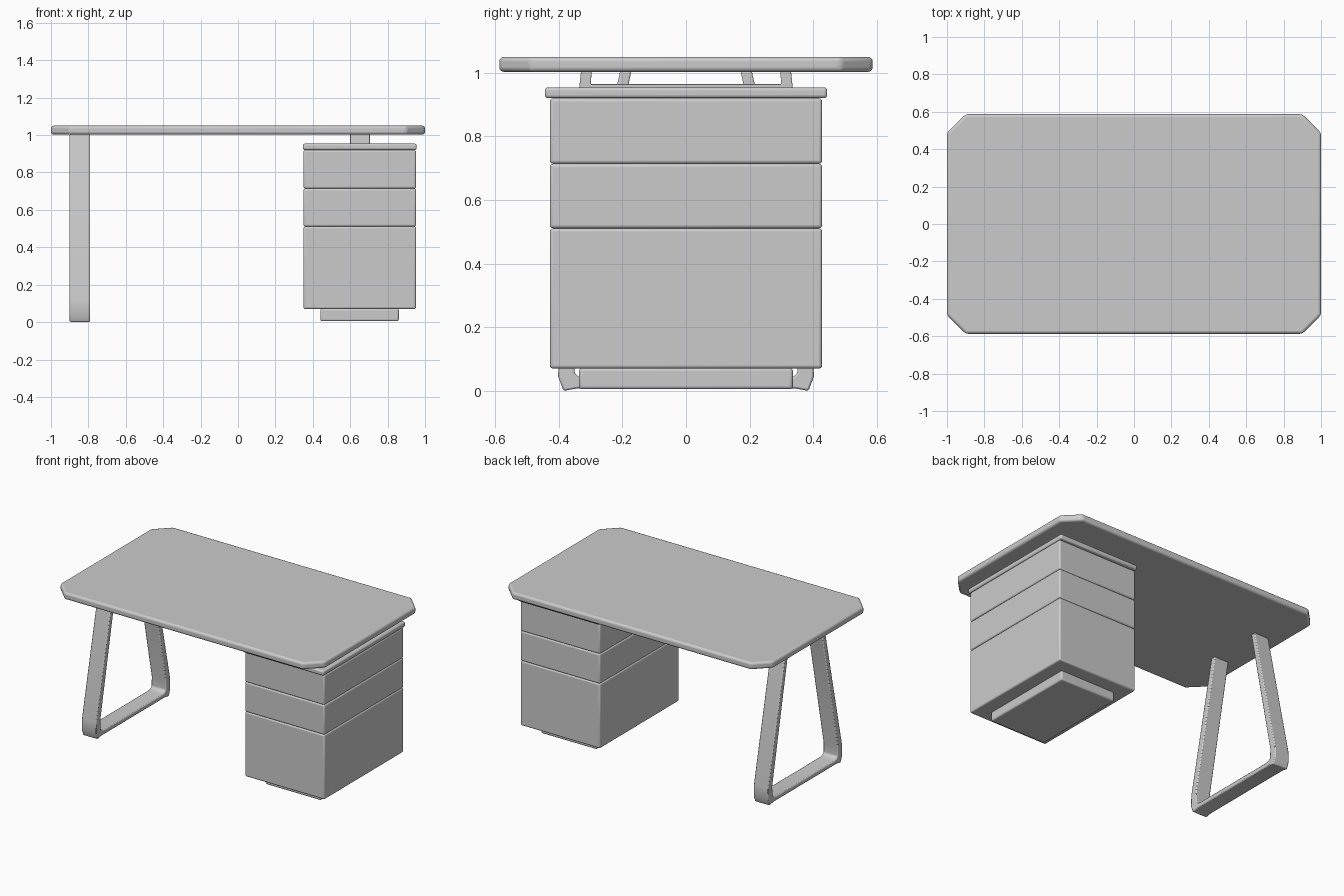
import bpy, bmesh
from mathutils import Vector

if "Cube" in bpy.data.objects:
    bpy.data.objects.remove(bpy.data.objects["Cube"])


def prism(name, points, origin, depth, bevel, segments=3):
    """Extrude a closed outline (list of 3D points) along a depth vector and round its edges."""
    bm = bmesh.new()
    face = bm.faces.new([bm.verts.new(Vector(p) + Vector(origin)) for p in points])
    ext = bmesh.ops.extrude_face_region(bm, geom=[face])
    moved = [v for v in ext["geom"] if isinstance(v, bmesh.types.BMVert)]
    bmesh.ops.translate(bm, verts=moved, vec=depth)
    bmesh.ops.recalc_face_normals(bm, faces=bm.faces)
    mesh = bpy.data.meshes.new(name)
    bm.to_mesh(mesh)
    bm.free()
    obj = bpy.data.objects.new(name, mesh)
    bpy.context.collection.objects.link(obj)
    mod = obj.modifiers.new("rounded_edges", "BEVEL")
    mod.width, mod.segments, mod.limit_method = bevel, segments, "ANGLE"
    mod.angle_limit = 0.5
    bpy.ops.object.select_all(action="DESELECT")
    obj.select_set(True)
    bpy.context.view_layer.objects.active = obj
    bpy.ops.object.shade_smooth_by_angle(angle=0.6)
    return obj


def box(name, x0, x1, half_y, z0, z1, bevel):
    outline = [(x0, -half_y, 0), (x1, -half_y, 0), (x1, half_y, 0), (x0, half_y, 0)]
    return prism(name, outline, (0, 0, z0), (0, 0, z1 - z0), bevel)


def frame(name, outer, inner, x0, x1, bevel):
    """U-shaped frame in the YZ plane; outer and inner half outlines are mirrored in y."""
    half = list(outer) + list(inner)
    n = len(outer)
    o, i = half[:n], half[n:]
    loop = o + [(-y, z) for y, z in reversed(o)]
    loop += [(-y, z) for y, z in i] + list(reversed(i))
    return prism(name, [(0, y, z) for y, z in loop], (x0, 0, 0), (x1 - x0, 0, 0), bevel, 2)


# Tabletop with clipped corners
hx, hy, c = 1.0, 0.587, 0.1
top = [(-hx + c, -hy), (hx - c, -hy), (hx, -hy + c), (hx, hy - c),
       (hx - c, hy), (-hx + c, hy), (-hx, hy - c), (-hx, -hy + c)]
prism("tabletop", [(x, y, 0) for x, y in top], (0, 0, 1.003), (0, 0, 0.047), 0.014)

# Splayed loop leg on the left, listed from top to floor
frame("loop_leg",
      [(0.207, 1.005), (0.4, 0.12), (0.402, 0.045), (0.385, 0.0), (0.34, 0.008)],
      [(0.172, 1.005), (0.352, 0.12), (0.35, 0.055), (0.335, 0.042), (0.31, 0.038)],
      -0.9, -0.79, 0.006)

# Drawer stack
for name, z0, z1 in (("bottom_drawer", 0.07, 0.511),
                     ("middle_drawer", 0.511, 0.714),
                     ("top_drawer", 0.714, 0.92)):
    box(name, 0.35, 0.952, 0.428, z0, z1, 0.01)

# Cabinet cap and recessed plinth
box("cabinet_cap", 0.347, 0.955, 0.444, 0.92, 0.954, 0.01)
box("cabinet_plinth", 0.44, 0.86, 0.336, 0.005, 0.072, 0.01)

# Low bracket that carries the tabletop above the cabinet
frame("top_bracket",
      [(0.33, 1.005), (0.336, 0.95)],
      [(0.296, 1.005), (0.3, 0.964)],
      0.6, 0.705, 0.003)
